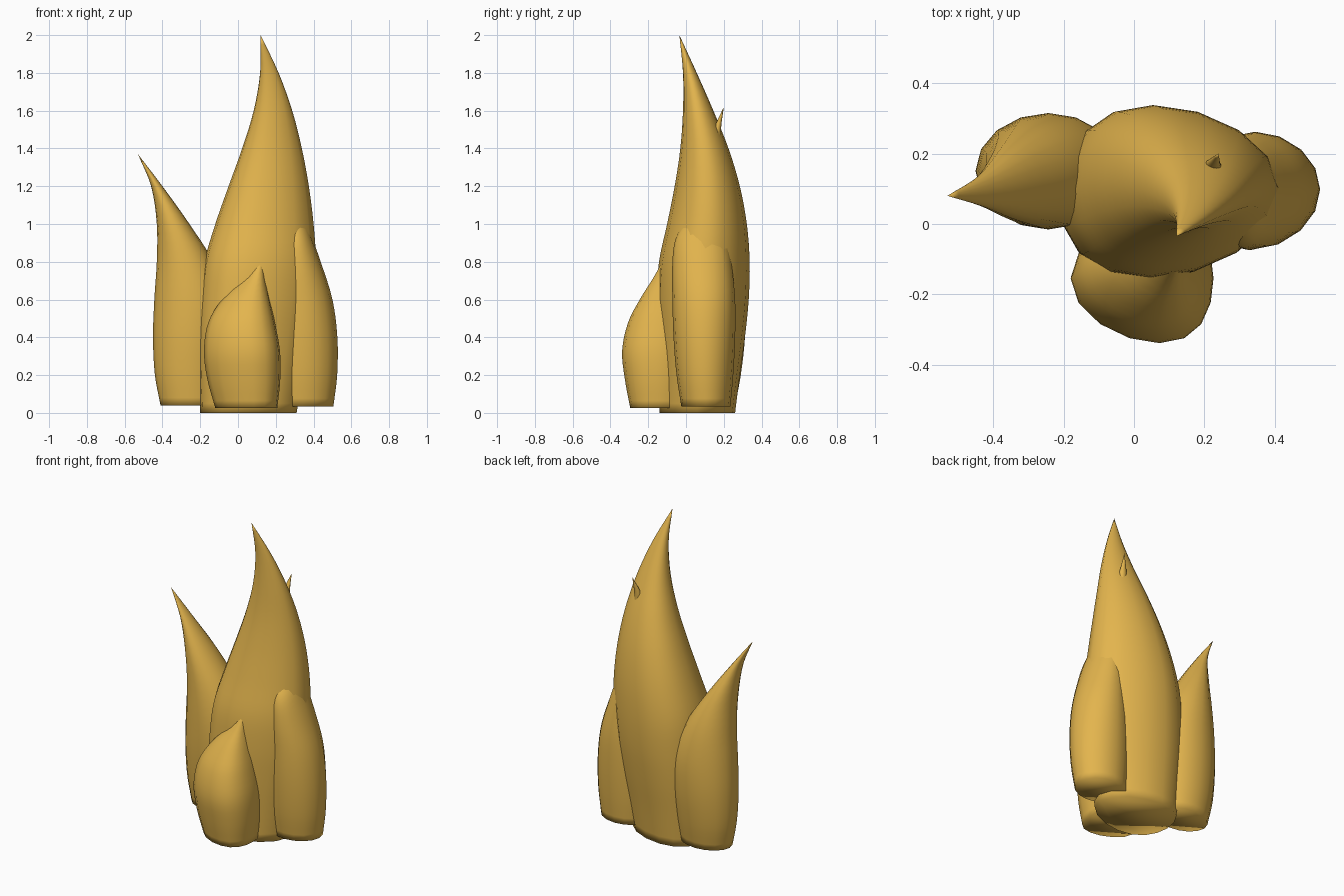
import bpy, bmesh, math

SIDES = 16
STEPS = 4

# one shared golden material
gold = bpy.data.materials.new("gold")
gold.diffuse_color = (0.77, 0.46, 0.075, 1)


def smooth_keys(keys):
    """Cubic interpolation of (z, x_min, x_max, y_min, y_max) keys along z."""
    n = len(keys)

    def slope(i, k):
        a, b = keys[max(i - 1, 0)], keys[min(i + 1, n - 1)]
        return (b[k] - a[k]) / (b[0] - a[0])

    rows = []
    for i in range(n - 1):
        p, q = keys[i], keys[i + 1]
        h = q[0] - p[0]
        for s in range(STEPS):
            t = s / STEPS
            row = [p[0] + h * t]
            for k in range(1, 5):
                row.append((2*t**3 - 3*t**2 + 1) * p[k] + (t**3 - 2*t**2 + t) * h * slope(i, k)
                           + (3*t**2 - 2*t**3) * q[k] + (t**3 - t**2) * h * slope(i + 1, k))
            rows.append(row)
    return rows


def flame(name, keys, egg=0.0):
    """Loft egg-shaped rings (blunt towards -x if egg > 0) from a flat base to a tip."""
    bm = bmesh.new()
    rings = []
    for z, x0, x1, y0, y1 in smooth_keys(keys):
        ring = []
        for i in range(SIDES):
            a = 2 * math.pi * i / SIDES
            u = math.cos(a) - egg * math.sin(a) ** 2
            ring.append(bm.verts.new(((x0 + x1) / 2 + (x1 - x0) / 2 * u,
                                      (y0 + y1) / 2 + (y1 - y0) / 2 * math.sin(a), z)))
        rings.append(ring)
    z, x0, x1, y0, y1 = keys[-1]
    tip = bm.verts.new(((x0 + x1) / 2, (y0 + y1) / 2, z))
    bm.faces.new(rings[0][::-1])
    for i in range(SIDES):
        j = (i + 1) % SIDES
        for a, b in zip(rings, rings[1:]):
            bm.faces.new((a[i], a[j], b[j], b[i]))
        bm.faces.new((rings[-1][i], rings[-1][j], tip))
    for f in bm.faces:
        f.smooth = True
    me = bpy.data.meshes.new(name)
    bm.to_mesh(me)
    bm.free()
    me.materials.append(gold)
    ob = bpy.data.objects.new(name, me)
    bpy.context.collection.objects.link(ob)
    return ob


# tall central tongue
flame("main_flame", [
    (0.00, -0.20, 0.31, -0.14, 0.26), (0.20, -0.208, 0.345, -0.147, 0.285),
    (0.40, -0.21, 0.38, -0.153, 0.312), (0.60, -0.20, 0.405, -0.155, 0.332),
    (0.80, -0.178, 0.413, -0.143, 0.337), (1.00, -0.12, 0.40, -0.10, 0.322),
    (1.20, -0.05, 0.375, -0.06, 0.285), (1.40, 0.022, 0.338, -0.03, 0.225),
    (1.60, 0.083, 0.287, -0.016, 0.145), (1.80, 0.117, 0.215, -0.016, 0.057),
    (2.00, 0.12, 0.12, -0.035, -0.035)], egg=0.2)

# left tongue leaning outwards
flame("left_flame", [
    (0.04, -0.41, -0.08, 0.025, 0.26), (0.20, -0.44, -0.06, 0.005, 0.29),
    (0.40, -0.45, -0.04, -0.012, 0.312), (0.60, -0.443, -0.05, -0.015, 0.312),
    (0.80, -0.43, -0.13, -0.005, 0.285), (1.00, -0.43, -0.257, 0.015, 0.225),
    (1.20, -0.46, -0.40, 0.05, 0.14), (1.37, -0.53, -0.53, 0.08, 0.08)])

# short front tongue, its tip buried in the main one
flame("front_flame", [
    (0.025, -0.12, 0.208, -0.295, 0.0), (0.18, -0.163, 0.224, -0.324, 0.02),
    (0.33, -0.18, 0.222, -0.338, 0.03), (0.48, -0.157, 0.195, -0.306, 0.03),
    (0.60, -0.085, 0.168, -0.245, 0.02), (0.72, 0.03, 0.145, -0.17, 0.0),
    (0.85, 0.11, 0.14, -0.10, -0.01), (0.98, 0.15, 0.15, -0.03, -0.03)], egg=-0.25)

# right tongue, its thin tip poking out of the back of the main one
flame("right_flame", [
    (0.035, 0.18, 0.505, -0.025, 0.235), (0.20, 0.165, 0.525, -0.05, 0.25),
    (0.40, 0.165, 0.526, -0.066, 0.26), (0.60, 0.18, 0.50, -0.072, 0.26),
    (0.80, 0.20, 0.438, -0.072, 0.24), (0.93, 0.22, 0.392, -0.052, 0.22),
    (1.05, 0.22, 0.355, 0.02, 0.21), (1.20, 0.22, 0.315, 0.06, 0.20),
    (1.40, 0.205, 0.262, 0.11, 0.185), (1.50, 0.20, 0.247, 0.145, 0.185),
    (1.62, 0.24, 0.24, 0.20, 0.20)])
